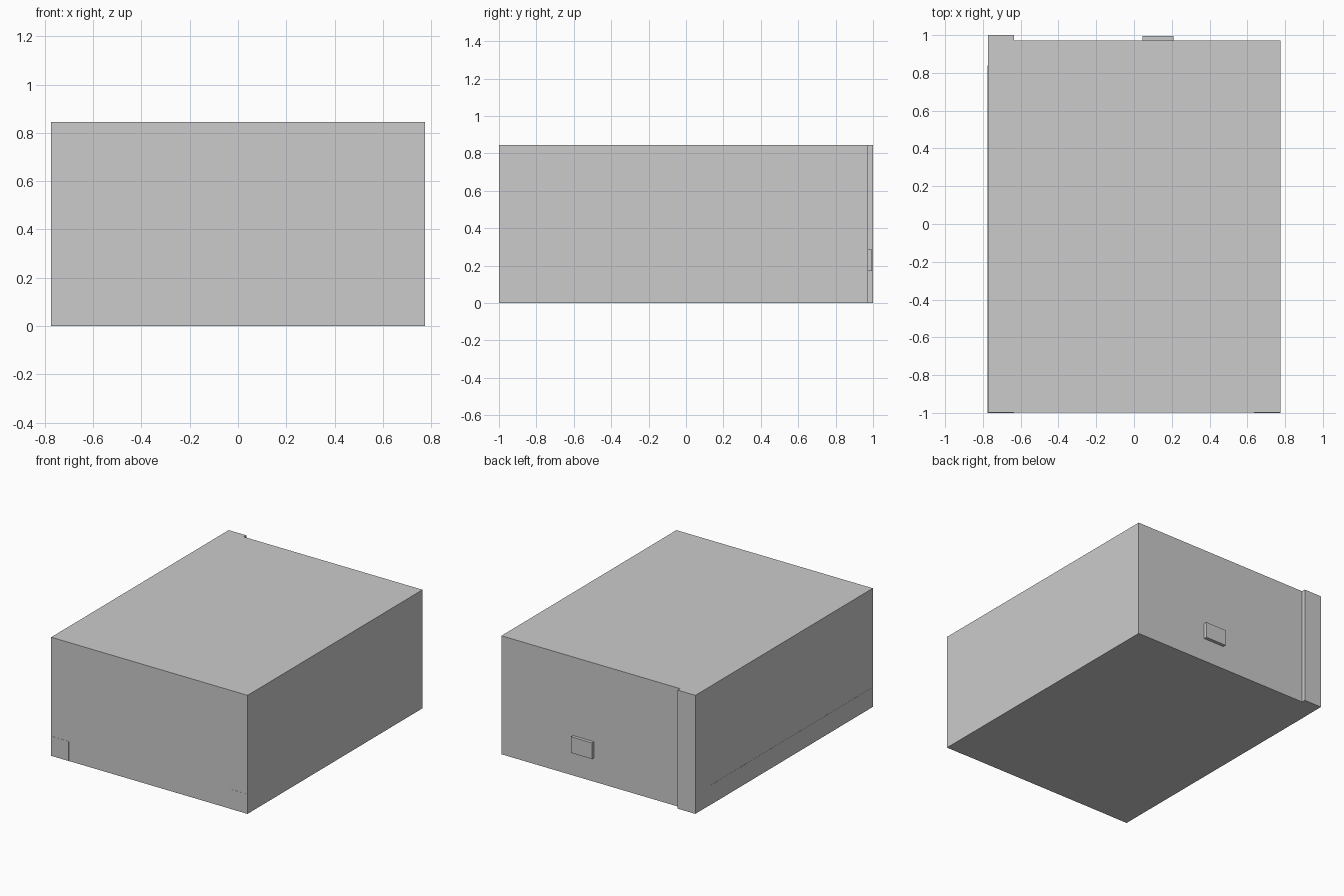
import bpy, bmesh

if "Cube" in bpy.data.objects:
    bpy.data.objects.remove(bpy.data.objects["Cube"])


def box(name, x, y, z):
    """Axis-aligned box from (min, max) ranges."""
    bm = bmesh.new()
    bmesh.ops.create_cube(bm, size=1)
    for v in bm.verts:
        v.co = [r[0] if c < 0 else r[1] for c, r in zip(v.co, (x, y, z))]
    mesh = bpy.data.meshes.new(name)
    bm.to_mesh(mesh)
    bm.free()
    obj = bpy.data.objects.new(name, mesh)
    bpy.context.collection.objects.link(obj)
    return obj


W, H, LIP = 0.775, 0.845, 0.001
BACK, BASE, STRIP = 0.972, 0.14, 0.14

# Main closed body
box("body", (-W + LIP, W), (-1 + LIP, BACK), (0, H))

# Full-height strip on the back left corner
box("back_corner_strip", (-W + LIP, -W + STRIP), (BACK - 0.01, 1), (0, H))

# Small raised plate on the back
box("back_plate", (0.045, 0.21), (BACK - 0.01, 0.995), (0.17, 0.285))

# Very thin base panels: two front corners and the left side
box("front_base_left", (-W, -W + STRIP), (-1, -0.99), (0, BASE))
box("front_base_right", (W - STRIP, W), (-1, -0.99), (0, BASE))
box("left_base", (-W, -W + 0.01), (-1, 0.84), (0, BASE))
